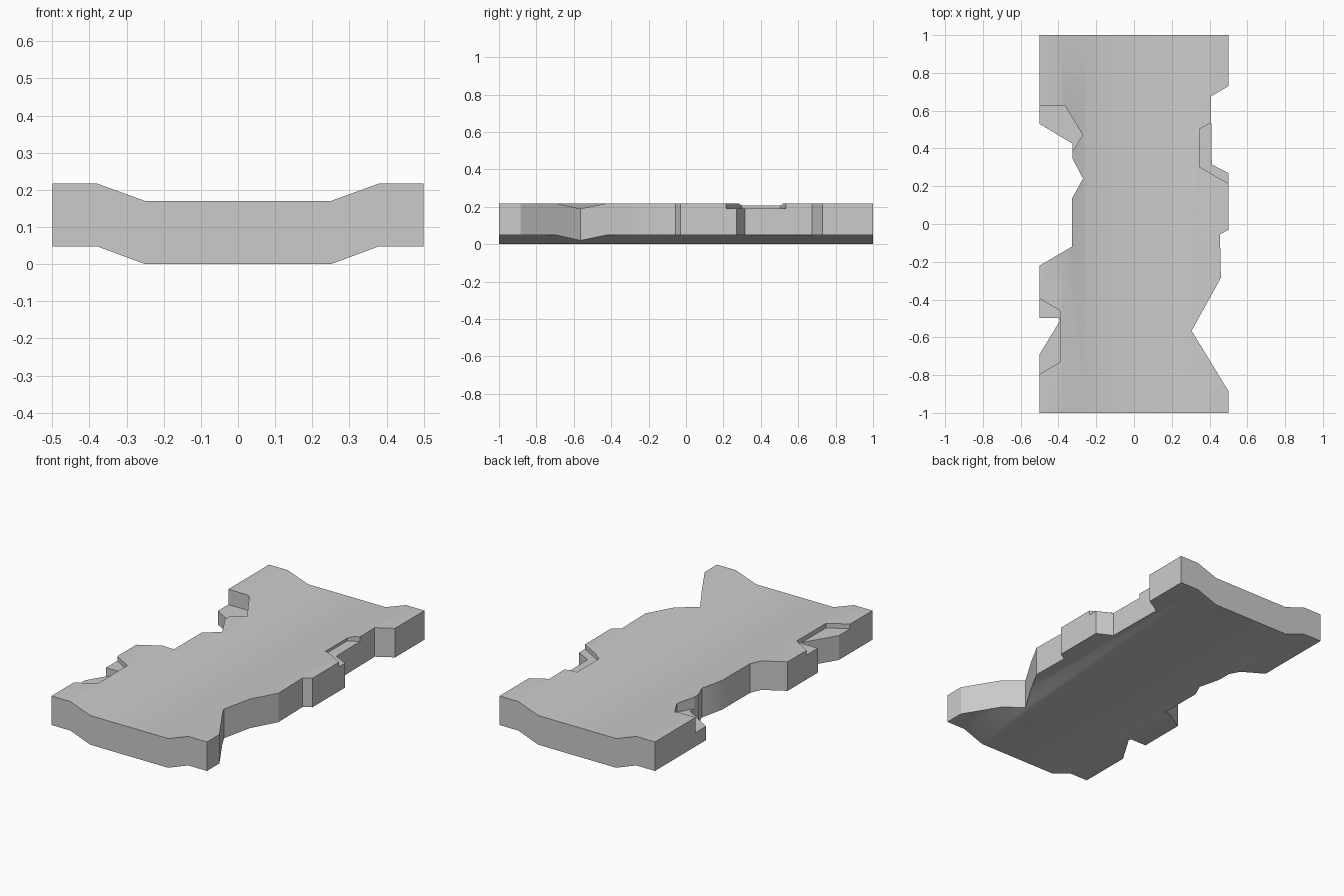
import bpy, bmesh, math

if "Cube" in bpy.data.objects:
    bpy.data.objects.remove(bpy.data.objects["Cube"])


def prism(name, pts, to3d, offset):
    """Closed prism from a 2D polygon, extruded by offset."""
    bm = bmesh.new()
    face = bm.faces.new([bm.verts.new(to3d(a, b)) for a, b in pts])
    ext = bmesh.ops.extrude_face_region(bm, geom=[face])
    verts = [v for v in ext["geom"] if isinstance(v, bmesh.types.BMVert)]
    bmesh.ops.translate(bm, verts=verts, vec=offset)
    bmesh.ops.recalc_face_normals(bm, faces=bm.faces)
    mesh = bpy.data.meshes.new(name)
    bm.to_mesh(mesh)
    bm.free()
    ob = bpy.data.objects.new(name, mesh)
    bpy.context.collection.objects.link(ob)
    return ob


# Slab: dished profile swept along y
half = [(0.25, 0.0), (0.38, 0.048), (0.5, 0.048),
        (0.5, 0.217), (0.38, 0.217), (0.25, 0.17)]
profile = half + [(-x, z) for x, z in reversed(half)]
slab = prism("broken_slab", profile, lambda a, b: (a, -1, b), (0, 2, 0))

# Chips along the long edges: (floor height, side, inner outline in x, y)
# The outline is carried straight out past the edge on its side.
chips = [
    (-0.1, -1, [(-0.5, 0.53), (-0.325, 0.425), (-0.325, 0.345), (-0.27, 0.24),
                (-0.328, 0.135), (-0.328, -0.12), (-0.5, -0.22)]),
    (-0.1, -1, [(-0.5, -0.498), (-0.4, -0.498), (-0.392, -0.512), (-0.5, -0.69)]),
    (0.128, -1, [(-0.5, 0.625), (-0.365, 0.625), (-0.272, 0.472), (-0.34, 0.36)]),
    (0.19, -1, [(-0.5, -0.395), (-0.39, -0.46), (-0.39, -0.73), (-0.5, -0.795)]),
    (-0.1, 1, [(0.5, 0.73), (0.407, 0.675), (0.412, 0.315), (0.5, 0.27)]),
    (-0.1, 1, [(0.5, -0.03), (0.455, -0.055), (0.46, -0.285),
               (0.305, -0.565), (0.5, -0.885)]),
    (0.19, 1, [(0.408, 0.535), (0.35, 0.505), (0.35, 0.3), (0.5, 0.215)]),
]
cutters = []
for i, (floor, side, pts) in enumerate(chips):
    outline = [(side * 0.6, pts[0][1])] + pts + [(side * 0.6, pts[-1][1])]
    cut = prism(f"chip_cutter_{i}", outline,
                lambda a, b, z=floor: (a, b, z), (0, 0, 0.5))
    cut.hide_render = True
    mod = slab.modifiers.new("chip", "BOOLEAN")
    mod.operation = "DIFFERENCE"
    mod.solver = "EXACT"
    mod.object = cut
    cutters.append(cut)

# Bake the chips and smooth only the gentle bends
bpy.context.view_layer.objects.active = slab
slab.select_set(True)
for mod in list(slab.modifiers):
    bpy.ops.object.modifier_apply(modifier=mod.name)
for cut in cutters:
    bpy.data.objects.remove(cut)
bpy.ops.object.shade_smooth_by_angle(angle=math.radians(30))
